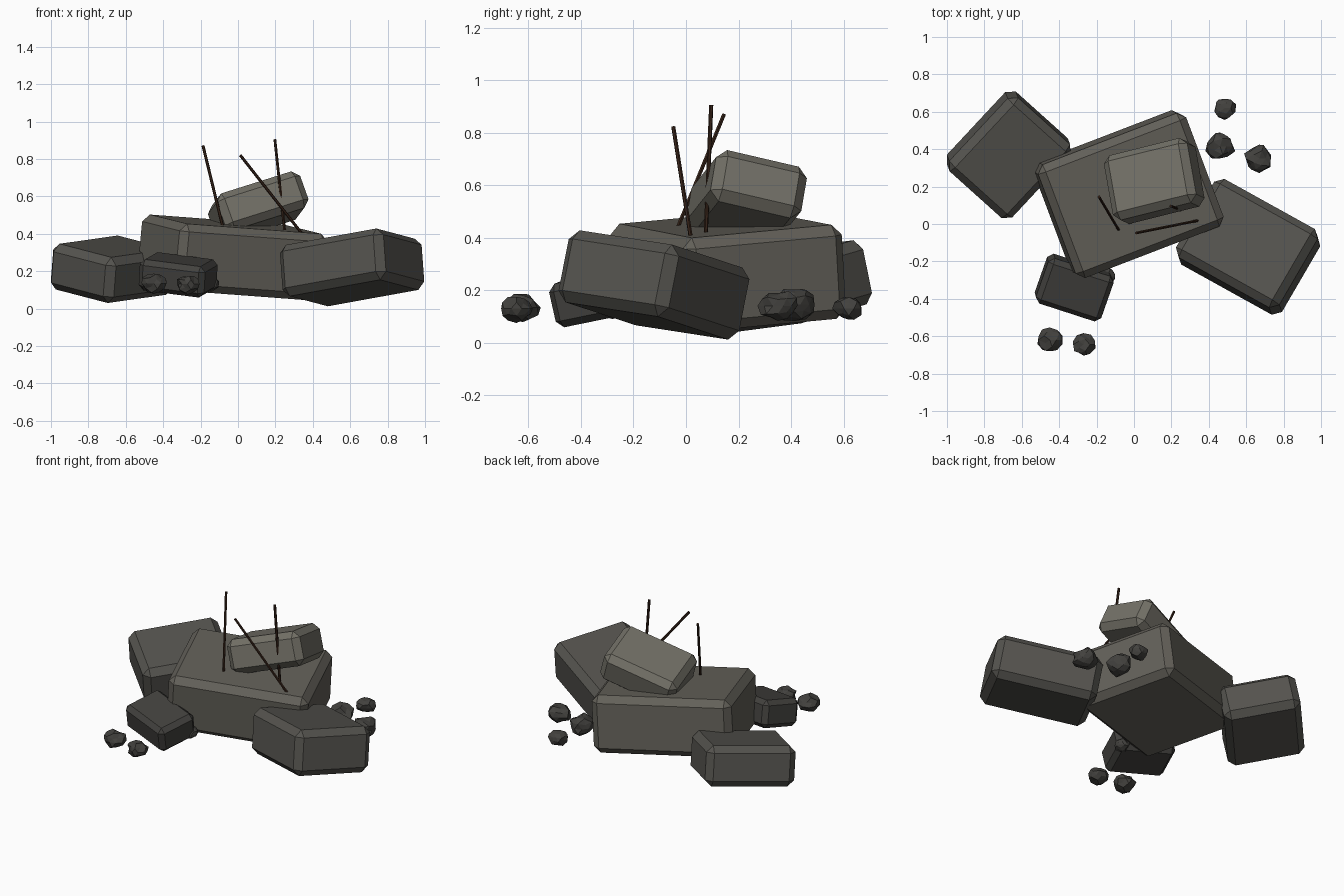
import bpy, bmesh, random
from math import radians
from mathutils import Vector, Euler

if "Cube" in bpy.data.objects:
    bpy.data.objects.remove(bpy.data.objects["Cube"])

random.seed(4)


def material(name, r, g, b):
    m = bpy.data.materials.new(name)
    m.diffuse_color = (r, g, b, 1)
    m.use_nodes = True
    m.node_tree.nodes["Principled BSDF"].inputs["Base Color"].default_value = m.diffuse_color
    return m


def finish(bm, name, mat):
    me = bpy.data.meshes.new(name)
    bm.to_mesh(me)
    bm.free()
    me.materials.append(mat)
    ob = bpy.data.objects.new(name, me)
    bpy.context.collection.objects.link(ob)
    return ob


def slab(name, centre, size, tilt, bevel, mat):
    """Chamfered concrete block, tilted in degrees."""
    bm = bmesh.new()
    bmesh.ops.create_cube(bm, size=1)
    bmesh.ops.scale(bm, vec=size, verts=bm.verts)
    bmesh.ops.bevel(bm, geom=bm.edges[:], offset=bevel, segments=1,
                    affect='EDGES', profile=0.5)
    ob = finish(bm, name, mat)
    ob.location = centre
    ob.rotation_euler = Euler([radians(a) for a in tilt])


def pebble(name, centre, radius, mat):
    """Jagged low-poly stone, flattened in height."""
    bm = bmesh.new()
    bmesh.ops.create_icosphere(bm, subdivisions=2, radius=radius)
    for v in bm.verts:
        v.co *= random.uniform(0.78, 1.1)
        v.co.z *= 0.8
    finish(bm, name, mat).location = centre


def rod(name, start, end, radius, mat):
    """Thin six-sided bar between two points."""
    a, b = Vector(start), Vector(end)
    bm = bmesh.new()
    bmesh.ops.create_cone(bm, cap_ends=True, segments=6, radius1=radius,
                          radius2=radius, depth=(b - a).length)
    ob = finish(bm, name, mat)
    ob.location = (a + b) / 2
    ob.rotation_euler = (b - a).to_track_quat('Z', 'Y').to_euler()


# Concrete shades, darker near the ground
pale = material("pale_concrete", .17, .163, .135)
mid = material("mid_concrete", .125, .118, .10)
dark = material("dark_concrete", .09, .087, .077)
deep = material("deep_concrete", .055, .053, .048)
rust = material("rusty_steel", .035, .016, .009)

# Broken slabs
slab("main_slab", (-.03, .16, .272), (.85, .65, .36), (5, 4, 21), .04, mid)
slab("left_slab", (-.67, .37, .21), (.54, .46, .25), (11, -5.5, 47), .04, dark)
slab("right_slab", (.61, -.122, .22), (.64, .49, .28), (-7.7, -9, -29), .04, dark)
slab("top_slab", (.108, .23, .545), (.48, .36, .21), (-13.5, -17, 14), .038, pale)
slab("small_block", (-.32, -.34, .18), (.37, .26, .17), (11, 7, -18), .028, deep)

# Loose rubble
stones = [(.485, .62, .13, .06), (.46, .415, .145, .08), (.67, .35, .14, .078),
          (-.45, -.62, .135, .067), (-.27, -.645, .13, .063),
          (-.14, -.28, .13, .048)]
for i, (x, y, z, r) in enumerate(stones):
    pebble(f"rubble_{i + 1}", (x, y, z), r, deep)

# Exposed reinforcing bars
bars = [((-.08, -.035, .43), (-.187, .145, .87)),
        ((.35, .02, .39), (.012, -.048, .82)),
        ((.25, .075, .41), (.197, .096, .905))]
for i, (a, b) in enumerate(bars):
    rod(f"steel_bar_{i + 1}", a, b, .008, rust)
